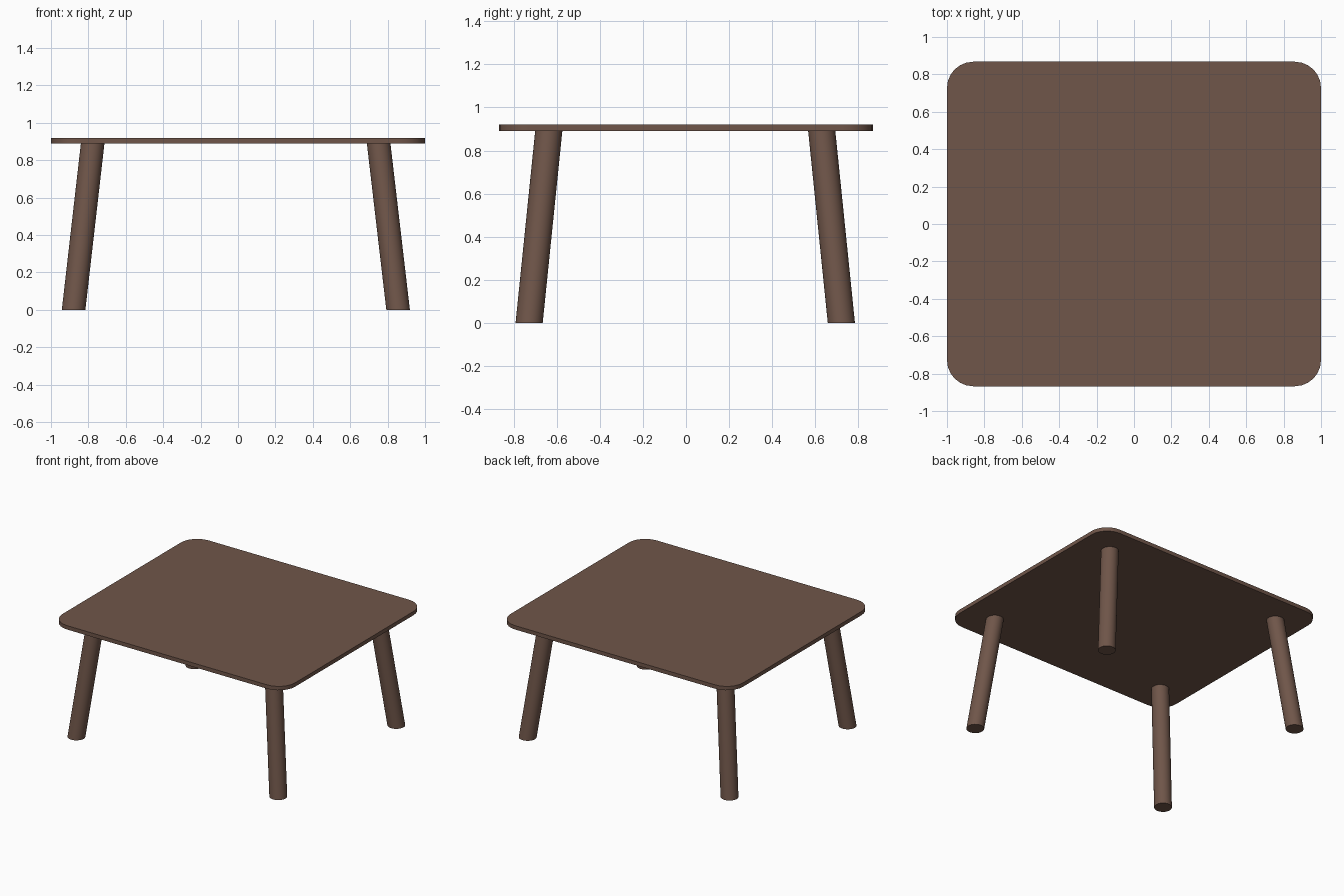
import bpy, bmesh
from mathutils import Matrix

if "Cube" in bpy.data.objects:
    bpy.data.objects.remove(bpy.data.objects["Cube"])

wood = bpy.data.materials.new("brown_wood")
wood.diffuse_color = (0.16, 0.092, 0.067, 1)
wood.use_nodes = True
wood.node_tree.nodes["Principled BSDF"].inputs["Base Color"].default_value = wood.diffuse_color

SLAB_BOTTOM, SLAB_TOP = 0.89, 0.92
LEG_RADIUS = 0.063


def finish(name, bm):
    mesh = bpy.data.meshes.new(name)
    bm.normal_update()
    bm.to_mesh(mesh)
    bm.free()
    obj = bpy.data.objects.new(name, mesh)
    bpy.context.collection.objects.link(obj)
    mesh.materials.append(wood)
    bpy.ops.object.select_all(action='DESELECT')
    obj.select_set(True)
    bpy.context.view_layer.objects.active = obj
    bpy.ops.object.shade_smooth_by_angle(angle=0.6)
    return obj


# Table top: thin slab with rounded vertical corners
bm = bmesh.new()
bmesh.ops.create_cube(bm, size=1)
bmesh.ops.scale(bm, vec=(2, 1.735, SLAB_TOP - SLAB_BOTTOM), verts=bm.verts)
bmesh.ops.translate(bm, vec=(0, 0, (SLAB_TOP + SLAB_BOTTOM) / 2), verts=bm.verts)
upright = [e for e in bm.edges if abs(e.verts[0].co.z - e.verts[1].co.z) > 0.01]
bmesh.ops.bevel(bm, geom=upright, offset=0.14, segments=6, profile=0.5, affect='EDGES')
finish("table_top", bm)


# Splayed leg: cylinder sheared so both ends stay level
def leg(name, foot, head):
    bm = bmesh.new()
    bmesh.ops.create_cone(bm, cap_ends=True, segments=32, radius1=LEG_RADIUS,
                          radius2=LEG_RADIUS, depth=SLAB_BOTTOM,
                          matrix=Matrix.Translation((0, 0, SLAB_BOTTOM / 2)))
    for v in bm.verts:
        t = v.co.z / SLAB_BOTTOM
        v.co.x += foot[0] + (head[0] - foot[0]) * t
        v.co.y += foot[1] + (head[1] - foot[1]) * t
    finish(name, bm)


# (foot, head) offsets along each axis
sides_x = {"left": (-0.879, -0.777), "right": (0.856, 0.752)}
sides_y = {"front": (-0.728, -0.637), "back": (0.721, 0.630)}
for xn, (fx, hx) in sides_x.items():
    for yn, (fy, hy) in sides_y.items():
        leg(f"{yn}_{xn}_leg", (fx, fy), (hx, hy))
